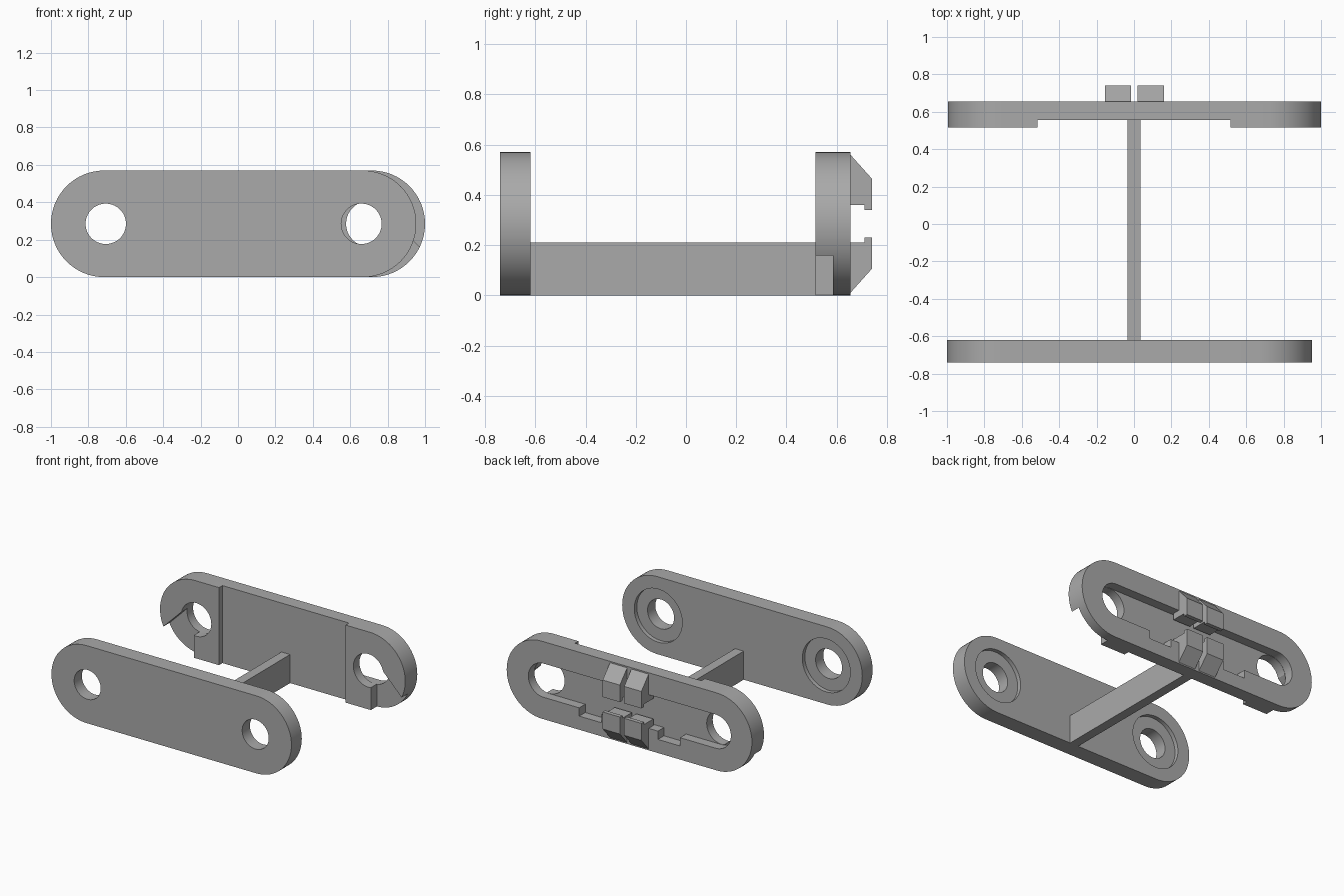
import bpy, math

if "Cube" in bpy.data.objects:
    bpy.data.objects.remove(bpy.data.objects["Cube"])

GREY = bpy.data.materials.new("plain grey")
GREY.diffuse_color = (0.4, 0.4, 0.4, 1)
GREY.use_nodes = True
GREY.node_tree.nodes["Principled BSDF"].inputs["Base Color"].default_value = GREY.diffuse_color
ZC = 0.285


def prism(name, pts, a, b, axis='y'):
    """Extrude a closed outline: (x,z) along y, or (y,z) along x."""
    n = len(pts)
    place = (lambda p, t: (p[0], t, p[1])) if axis == 'y' else (lambda p, t: (t, p[0], p[1]))
    verts = [place(p, t) for t in (a, b) for p in pts]
    faces = [tuple(range(n)), tuple(range(2 * n - 1, n - 1, -1))]
    faces += [(i, i + n, (i + 1) % n + n, (i + 1) % n) for i in range(n)]
    mesh = bpy.data.meshes.new(name)
    mesh.from_pydata(verts, [], faces)
    ob = bpy.data.objects.new(name, mesh)
    bpy.context.collection.objects.link(ob)
    bpy.context.view_layer.objects.active = ob
    bpy.ops.object.select_all(action='DESELECT')
    ob.select_set(True)
    bpy.ops.object.mode_set(mode='EDIT')
    bpy.ops.mesh.select_all(action='SELECT')
    bpy.ops.mesh.normals_make_consistent(inside=False)
    bpy.ops.object.mode_set(mode='OBJECT')
    mesh.materials.append(GREY)
    return ob


def rect(x0, x1, z0, z1):
    return [(x0, z0), (x1, z0), (x1, z1), (x0, z1)]


def stadium(x0, x1, r, n=32):
    """Outline with round ends centred on x0 and x1."""
    pts = []
    for cx, start in ((x1, -math.pi / 2), (x0, math.pi / 2)):
        for i in range(n + 1):
            t = start + math.pi * i / n
            pts.append((cx + r * math.cos(t), ZC + r * math.sin(t)))
    return pts


def circle(x, r, n=64):
    return [(x + r * math.cos(2 * math.pi * i / n), ZC + r * math.sin(2 * math.pi * i / n))
            for i in range(n)]


def cut(ob, pts, a, b):
    c = prism("cutter", pts, a, b)
    m = ob.modifiers.new("cut", 'BOOLEAN')
    m.operation, m.solver, m.object = 'DIFFERENCE', 'EXACT', c
    bpy.context.view_layer.objects.active = ob
    bpy.ops.object.modifier_apply(modifier=m.name)
    bpy.data.objects.remove(c)


def smooth(ob):
    bpy.ops.object.select_all(action='DESELECT')
    ob.select_set(True)
    bpy.context.view_layer.objects.active = ob
    bpy.ops.object.shade_smooth_by_angle(angle=math.radians(25))


# front plate with counterbored holes on its inner side
front = prism("front_plate", stadium(-0.715, 0.668, 0.285), -0.74, -0.62)
for x in (-0.707, 0.66):
    cut(front, circle(x, 0.108), -0.8, -0.5)
    cut(front, circle(x, 0.195), -0.65, -0.5)
smooth(front)

# back plate: thinner middle, holes, pad gaps and rear channel
back = prism("back_plate", stadium(-0.71, 0.715, 0.285), 0.515, 0.655)
cut(back, rect(-0.515, 0.515, -0.1, 0.7), 0.4, 0.555)
for s in (-1, 1):
    cut(back, circle(s * 0.70, 0.122), 0.4, 0.8)
    gap = [(0.72, -0.1), (1.2, -0.1), (1.2, -0.07), (0.79, 0.34), (0.72, 0.285)]
    cut(back, [(s * x, z) for x, z in gap], 0.4, 0.585)
cut(back, stadium(-0.70, 0.70, 0.124), 0.585, 0.8)
for s in (-1, 1):
    cut(back, rect(min(s * 0.23, s * 0.41), max(s * 0.23, s * 0.41), 0.10, 0.2), 0.585, 0.8)
smooth(back)

# connecting bar
prism("cross_bar", rect(-0.035, 0.035, 0.0, 0.21), -0.63, 0.56)

# four hooked clips on the rear face
hook = [(0.60, 0.56), (0.655, 0.56), (0.74, 0.465), (0.74, 0.34), (0.71, 0.34), (0.71, 0.36), (0.60, 0.36)]
for x0, x1 in ((-0.155, -0.015), (0.02, 0.16)):
    prism("upper_clip", hook, x0, x1, 'x')
    prism("lower_clip", [(y, 2 * ZC - z) for y, z in hook], x0, x1, 'x')
